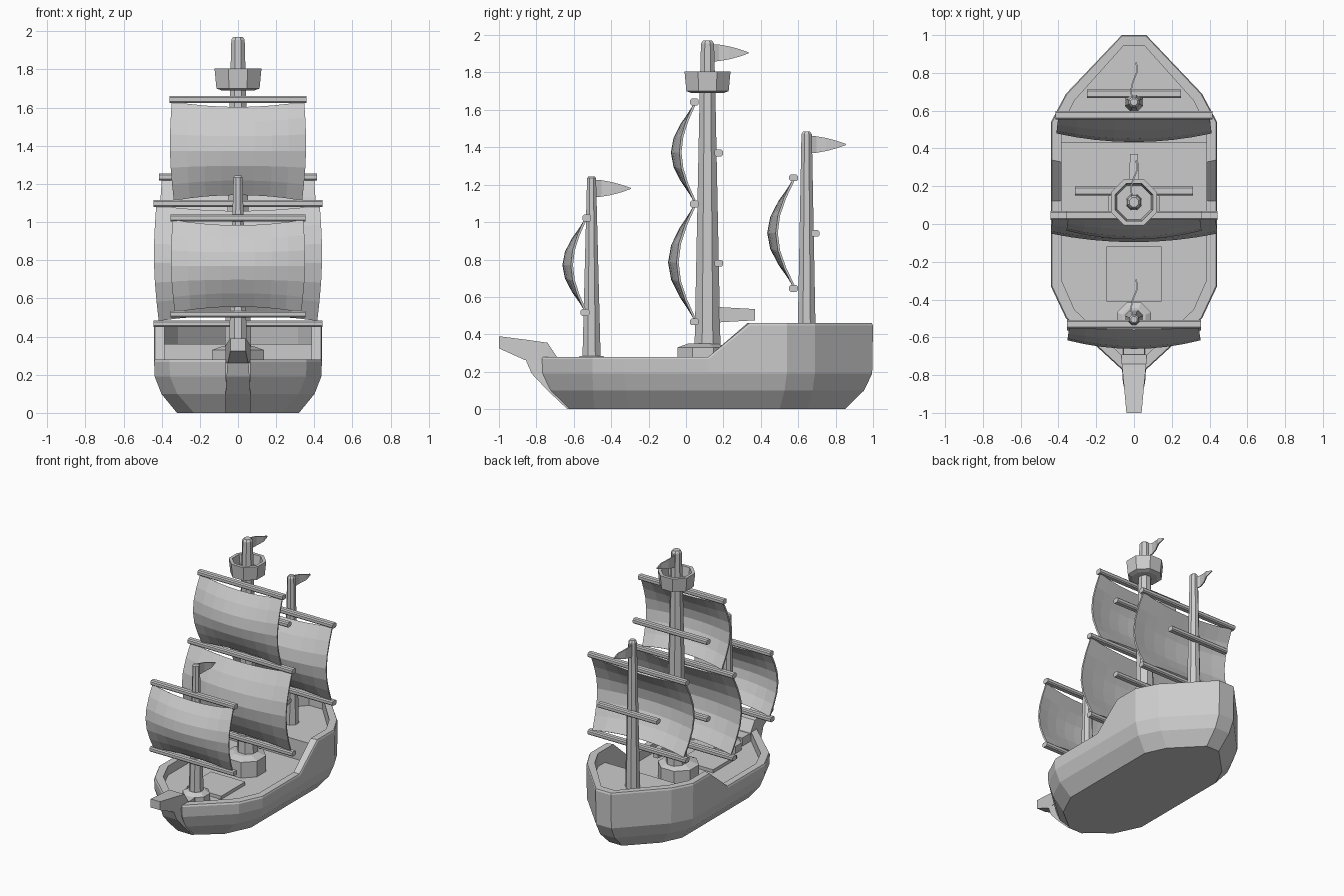
import bpy, bmesh, math
from mathutils import Vector

if "Cube" in bpy.data.objects:
    bpy.data.objects.remove(bpy.data.objects["Cube"])


def mesh_object(name, verts, faces):
    me = bpy.data.meshes.new(name)
    me.from_pydata([tuple(v) for v in verts], [], faces)
    bm = bmesh.new()
    bm.from_mesh(me)
    bmesh.ops.recalc_face_normals(bm, faces=bm.faces)
    bm.to_mesh(me)
    bm.free()
    ob = bpy.data.objects.new(name, me)
    bpy.context.collection.objects.link(ob)
    return ob


def loft(name, rings):
    """Skin equal-length rings and cap both ends."""
    n = len(rings[0])
    verts = [p for r in rings for p in r]
    faces = [(k * n + i, k * n + (i + 1) % n, (k + 1) * n + (i + 1) % n, (k + 1) * n + i)
             for k in range(len(rings) - 1) for i in range(n)]
    faces += [tuple(range(n))[::-1], tuple(range((len(rings) - 1) * n, len(rings) * n))]
    return mesh_object(name, verts, faces)


def octagon(y, z, r):
    return [(r * math.cos(a), y + r * math.sin(a), z)
            for a in (math.radians(22.5 + 45 * i) for i in range(8))]


def turned(name, y, profile):
    """Eight-sided upright part from (radius, z) pairs."""
    return loft(name, [octagon(y, z, r / math.cos(math.pi / 8)) for r, z in profile])


def rect(y, w, z0, z1):
    return [(-w, y, z0), (w, y, z0), (w, y, z1), (-w, y, z1)]


def mirrored(half):
    return half + [(-x, y) for x, y in reversed(half)]


# Hull: outline lofted from keel to rim, then down inside to the deck
TOP = mirrored([(.065, -.77), (.36, -.5), (.44, -.33), (.44, .12), (.44, .34),
                (.44, .54), (.36, .69), (.065, 1.0)])
BOTTOM = mirrored([(.055, -.63), (.23, -.49), (.32, -.3), (.32, .12), (.32, .34),
                   (.32, .5), (.25, .65), (.055, .85)])
RIM_Z = [.28 if y < .2 else .46 for _, y in TOP]
INNER = [(x * .875, .17 + (y - .17) * .93) for x, y in TOP]


def level(t, z):
    return [(b[0] + (a[0] - b[0]) * t, b[1] + (a[1] - b[1]) * t, z) for a, b in zip(TOP, BOTTOM)]


DECK = .21
loft("hull", [
    level(0, 0), level(.68, .1), level(.97, .19),
    [(x, y, z - .013) for (x, y), z in zip(TOP, RIM_Z)],
    [(x * .988, .17 + (y - .17) * .993, z) for (x, y), z in zip(TOP, RIM_Z)],
    [(x, y, z) for (x, y), z in zip(INNER, RIM_Z)],
    [(x, y, DECK) for x, y in INNER]])

# Raised quarterdeck and cargo hatch
aft = mirrored([(.39, .43), (.39, .53), (.32, .66), (.06, .95)])
loft("quarterdeck", [[(x, y, z) for x, y in aft] for z in (.2, .36)])
loft("hatch", [rect(-.41, .145, .2, .235), rect(-.12, .145, .2, .235)])

# Prow stem and bowsprit
loft("stem", [[(-w, y, z), (w, y, z), (w, -.6, z), (-w, -.6, z)]
              for w, y, z in ((.065, -.635, .001), (.065, -.74, .1),
                              (.06, -.825, .19), (.055, -.86, .27))])
loft("bowsprit", [rect(-1, .04, .325, .39), rect(-.86, .053, .262, .372),
                  rect(-.74, .065, .262, .355), rect(-.69, .065, .262, .28)])

# Masts with their bases
turned("main_mast", .115, [(.07, .3), (.042, 1.69), (.035, 1.955), (.025, 1.97)])
turned("fore_mast", -.505, [(.05, .22), (.024, 1.235), (.016, 1.245)])
turned("mizzen_mast", .645, [(.05, .3), (.028, 1.47), (.018, 1.485)])
turned("main_mast_base", .09, [(.135, .2), (.135, .33), (.08, .35)])
turned("fore_mast_base", -.505, [(.09, .2), (.09, .265), (.06, .285)])

# Crow's nest, a hollow bucket
turned("lookout_bucket", .115, [(.085, 1.69), (.113, 1.7), (.123, 1.805),
                                (.1, 1.805), (.09, 1.73)])

# Short boom behind the main mast
loft("boom", [rect(.13, .035, .455, .56), rect(.19, .03, .465, .545),
              rect(.37, .02, .475, .535)])


def yard(name, y, z, half):
    """Flattened octagonal spar along x."""
    ring = [(.023, .01), (.015, .018), (-.015, .018), (-.023, .01),
            (-.023, -.01), (-.015, -.018), (.015, -.018), (.023, -.01)]
    loft(name, [[(x, y + a, z + b) for a, b in ring] for x in (-half, half)])


for nm, y, z, half in (("main_top", .045, 1.642, .36), ("main_mid", .045, 1.097, .443),
                       ("main_low", .045, .467, .443), ("mizzen_top", .575, 1.237, .415),
                       ("mizzen_low", .575, .645, .415), ("fore_top", -.53, 1.022, .355),
                       ("fore_low", -.54, .517, .355), ("main_rear_top", .175, 1.37, .313),
                       ("main_rear_low", .175, .78, .313), ("mizzen_rear", .69, .94, .25)):
    yard(nm + "_yard", y, z, half)


def sail(name, y, z0, z1, w, depth, cols=8, rows=6):
    """Billowing sheet, fuller in the middle, with hollowed head and foot."""
    verts, faces = [], []
    for j in range(rows + 1):
        v = j / rows
        s = math.sin(math.pi * v)
        for i in range(cols + 1):
            u = 2 * i / cols - 1
            mid = 1 - u * u
            x = u * (w * (.955 + .03 * v) + .04 * w * s)
            z = z0 + (z1 - z0) * v + mid * .03 * (1 - 2 * v)
            verts.append((x, y - (depth - .03 + .03 * mid) * s - .015 * mid, z))
    n = cols + 1
    for j in range(rows):
        for i in range(cols):
            faces.append((j * n + i, j * n + i + 1, (j + 1) * n + i + 1, (j + 1) * n + i))
    ob = mesh_object(name, verts, faces)
    mod = ob.modifiers.new("cloth", 'SOLIDIFY')
    mod.thickness = .012
    mod.offset = 0


sail("main_upper_sail", .045, 1.115, 1.63, .352, .105)
sail("main_lower_sail", .045, .485, 1.085, .435, .12)
sail("mizzen_sail", .575, .66, 1.225, .405, .12)
sail("fore_sail", -.54, .53, 1.01, .347, .1)


def pennant(name, y, z):
    """Wavy tapering flag streaming aft."""
    rings = []
    for t, h in ((0, .048), (.25, .044), (.5, .035), (.75, .021), (1, .003)):
        x = -.018 * math.sin(t * 5.5)
        yy = y + .21 * t
        rings.append([(x - .004, yy, z - h), (x + .004, yy, z - h),
                      (x + .004, yy, z + h), (x - .004, yy, z + h)])
    loft(name, rings)


pennant("main_pennant", .125, 1.905)
pennant("mizzen_pennant", .645, 1.415)
pennant("fore_pennant", -.505, 1.18)
